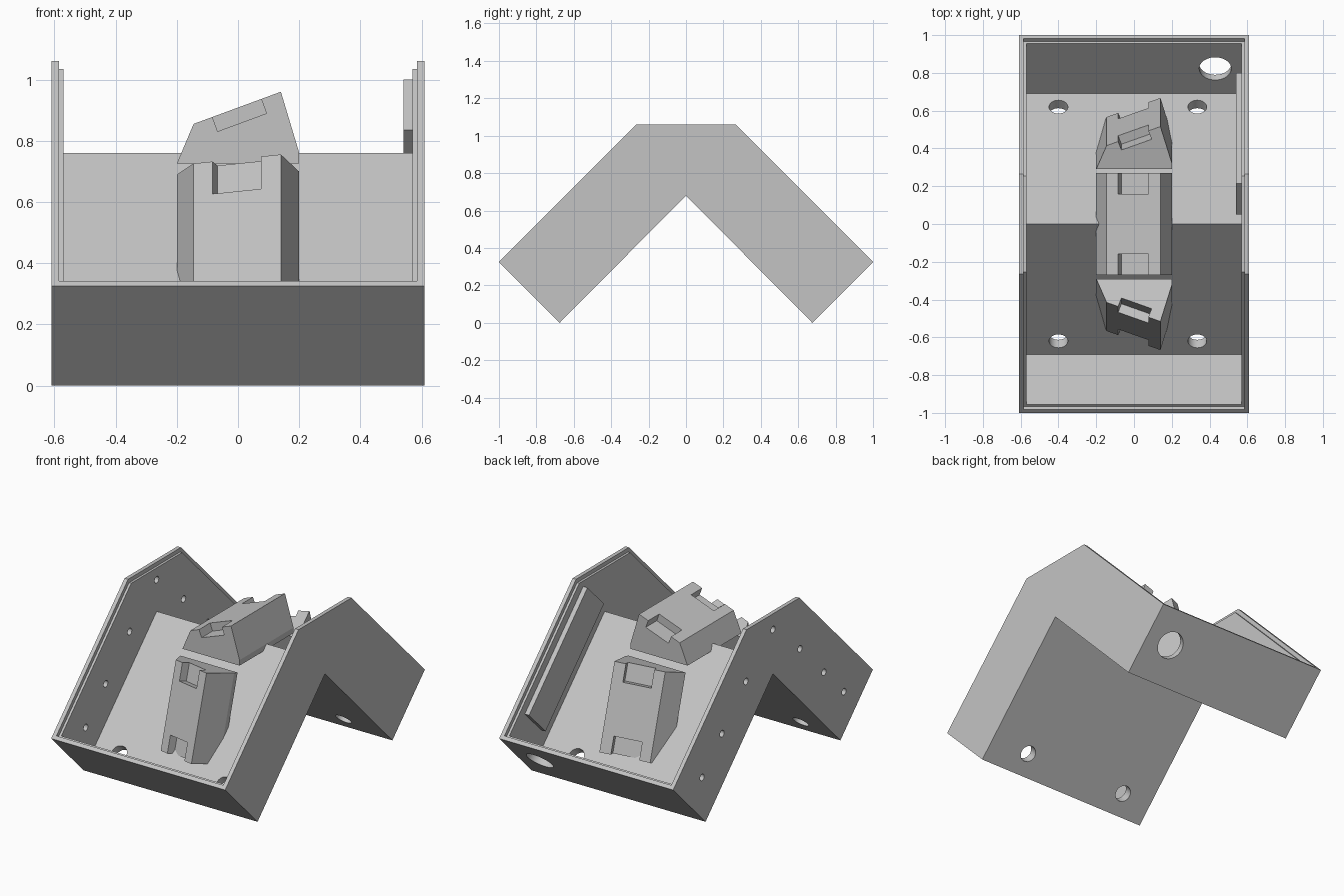
import bpy, bmesh, math
from mathutils import Matrix, Vector

if "Cube" in bpy.data.objects:
    bpy.data.objects.remove(bpy.data.objects["Cube"])

grey = bpy.data.materials.new("light_grey")
grey.diffuse_color = (0.55, 0.55, 0.55, 1)
grey.use_nodes = True
grey.node_tree.nodes["Principled BSDF"].inputs["Base Color"].default_value = grey.diffuse_color


def finish(bm, name):
    bmesh.ops.recalc_face_normals(bm, faces=bm.faces)
    me = bpy.data.meshes.new(name)
    bm.to_mesh(me)
    bm.free()
    ob = bpy.data.objects.new(name, me)
    me.materials.append(grey)
    bpy.context.collection.objects.link(ob)
    return ob


def prism(name, pts, a, b, axis="x"):
    """Extrude a 2D outline: (y, z) along x, or (x, z) along y."""
    bm = bmesh.new()
    place = (lambda p, t: (t, p[0], p[1])) if axis == "x" else (lambda p, t: (p[0], t, p[1]))
    lo = [bm.verts.new(place(p, a)) for p in pts]
    hi = [bm.verts.new(place(p, b)) for p in pts]
    n = len(pts)
    bm.faces.new(lo)
    bm.faces.new(hi[::-1])
    for i in range(n):
        j = (i + 1) % n
        bm.faces.new((lo[i], lo[j], hi[j], hi[i]))
    return finish(bm, name)


def mirrored(half):
    """Complete an outline given for y >= 0 with its mirror image."""
    return half + [(-y, z) for y, z in reversed(half) if y > 0]


def drill(loc, direction, radius, depth, sides=32):
    bm = bmesh.new()
    m = Matrix.Translation(loc) @ Vector(direction).to_track_quat("Z", "Y").to_matrix().to_4x4()
    bmesh.ops.create_cone(bm, cap_ends=True, segments=sides, radius1=radius,
                          radius2=radius, depth=depth, matrix=m)
    return finish(bm, "drill_cutter")


def cut(ob, cutters, op="DIFFERENCE"):
    bpy.context.view_layer.objects.active = ob
    for c in cutters:
        mod = ob.modifiers.new("cut", "BOOLEAN")
        mod.operation, mod.solver, mod.object = op, "EXACT", c
        bpy.ops.object.modifier_apply(modifier=mod.name)
        bpy.data.objects.remove(c, do_unlink=True)


# Bent tray shell
shell = prism("tray_shell", mirrored([(0, 0.68), (0.675, 0), (1, 0.325), (0.265, 1.06)]), -0.61, 0.61)

# Inner cavity and the stepped rim
cutters = [
    prism("cavity_cutter", mirrored([(0, 0.76), (0.69, 0.07), (1.2, 0.58), (1.2, 1.3)]), -0.57, 0.57),
    prism("rim_cutter", mirrored([(0.255, 1.035), (0.965, 0.325), (1.2, 0.56), (1.2, 1.3)]), -0.585, 0.585),
]
# Floor holes
for s in (-1, 1):
    for x in (-0.4, 0.335):
        cutters.append(drill((x, 0.6 * s, 0.12), (0, s, 1), 0.05, 0.2))
# Cable hole in the back end wall
cutters.append(drill((0.43, 0.835, 0.19), (0, 1, -1), 0.085, 0.15, 48))
# Small holes along the left wall
for y, z in mirrored([(0, 0.96), (0.27, 0.735), (0.51, 0.495), (0.71, 0.295)]):
    cutters.append(drill((-0.59, y, z), (1, 0, 0), 0.021, 0.15, 24))
cut(shell, cutters)

# Raised strip on the inside of the right wall
prism("wall_strip", [(0.05, 0.835), (0.215, 1.0), (0.8, 0.415), (0.635, 0.25)], 0.54, 0.575)

# Three notched mounting blocks arching over the ridge
HALF = 0.27
SECTION = [(-0.2, 0), (-0.145, 0.13), (0.14, 0.235), (0.2, 0.035), (0.2, 0)]
SLOPE = math.atan2(0.105, 0.285)
TILT = math.radians(73.7)


def mount_block(name, y, z, tilt):
    ob = prism(name, SECTION, -HALF, HALF, "y")
    notches = []
    for s in (-1, 1):
        bm = bmesh.new()
        m = (Matrix.Translation((-0.004, s * HALF, 0.182)) @ Matrix.Rotation(-SLOPE, 4, "Y")
             @ Matrix.Diagonal((0.17, 0.22, 0.1, 1)))
        bmesh.ops.create_cube(bm, size=1, matrix=m)
        notches.append(finish(bm, "notch_cutter"))
    cut(ob, notches)
    ob.data.transform(Matrix.Translation((0, y, z)) @ Matrix.Rotation(tilt, 4, "X"))
    # keep only what stands above the tray floor
    cut(ob, [prism("floor_trim", mirrored([(0, 0.73), (1.2, -0.47), (1.2, 2)]), -1, 1)], "INTERSECT")


mount_block("top_block", 0, 0.725, 0)
mount_block("front_block", -0.366, 0.43, TILT)
mount_block("back_block", 0.366, 0.43, -TILT)

# Smooth the round holes, keep edges sharp
for ob in bpy.data.objects:
    ob.select_set(ob.name == "tray_shell")
bpy.context.view_layer.objects.active = shell
bpy.ops.object.shade_smooth_by_angle(angle=math.radians(30))
